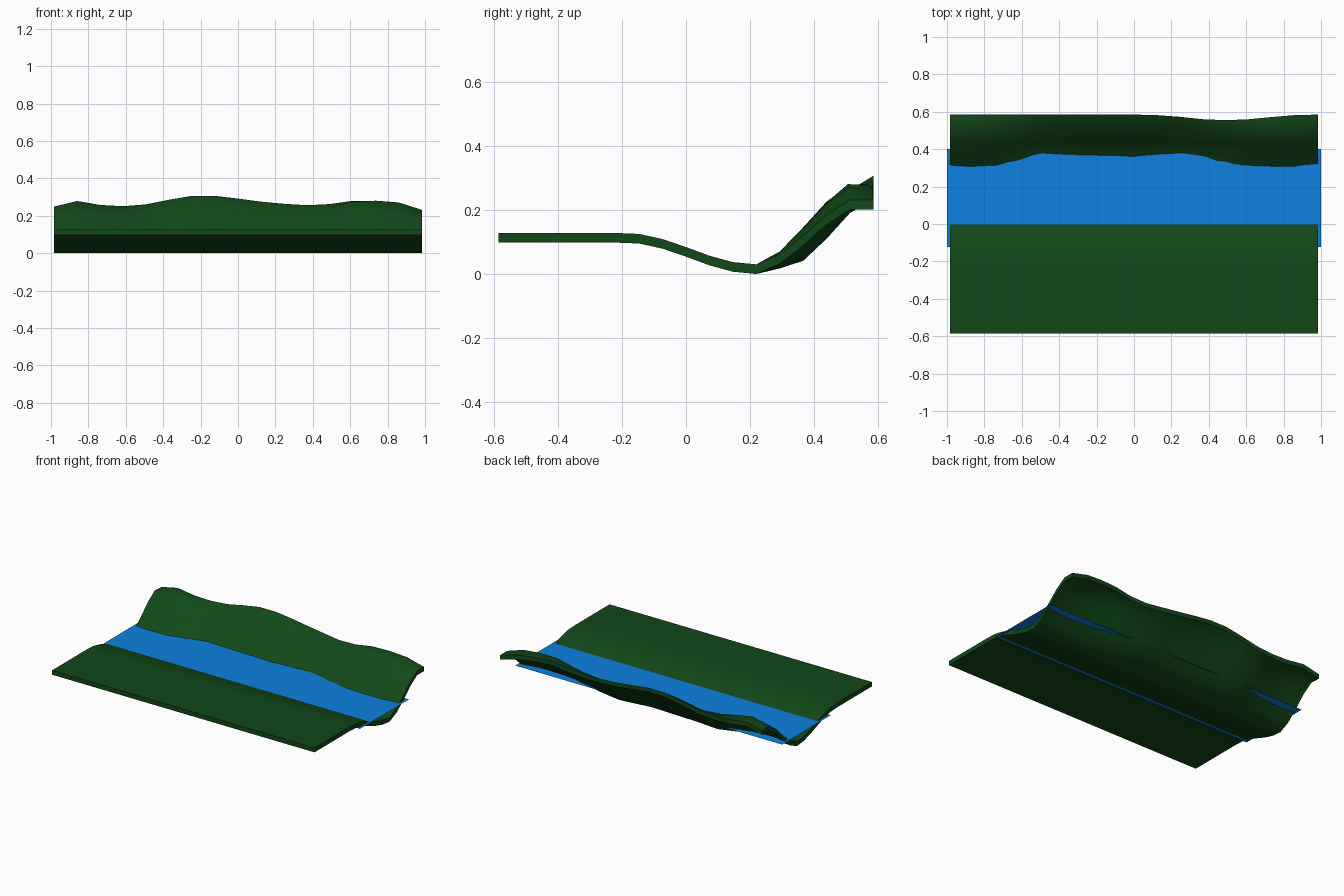
import bpy, bmesh, math

if "Cube" in bpy.data.objects:
    bpy.data.objects.remove(bpy.data.objects["Cube"])

def material(name, rgb):
    m = bpy.data.materials.new(name)
    m.diffuse_color = (*rgb, 1)
    m.use_nodes = True
    m.node_tree.nodes["Principled BSDF"].inputs["Base Color"].default_value = m.diffuse_color
    return m

def add_object(name, bm, mat):
    bmesh.ops.recalc_face_normals(bm, faces=bm.faces)
    me = bpy.data.meshes.new(name)
    bm.to_mesh(me)
    bm.free()
    ob = bpy.data.objects.new(name, me)
    bpy.context.collection.objects.link(ob)
    me.materials.append(mat)
    return ob

N = 16                        # grid cells each way
HX, HY, THICK = 0.983, 0.585, 0.03

# Flat bank and river bed heights, front to back
bed = [.132] * 6 + [.129, .113, .088, .061, .041, .034]
# Far bank: rise fractions for a late-starting and an early-starting slope
late = [.05, .155, .46, .82, 1]
early = [.14, .45, .78, 1, .97]
# Along the river: crest height, shoreline position, back edge inset
crest = [.256, .283, .265, .258, .265, .29, .311, .311, .297,
         .28, .268, .262, .27, .29, .288, .275, .24]
shore = [.315, .31, .315, .345, .375, .372, .372, .37, .365,
         .37, .375, .36, .342, .325, .315, .31, .318]
inset = [0] * 9 + [.003, .012, .025, .03, .025, .013, .003, 0]

# Terrain: top surface, then a vertical extrusion for the thickness
bm = bmesh.new()
grid = []
for i in range(N + 1):
    x = -HX + 2 * HX * i / N
    s = (.375 - shore[i]) / .065
    zs = bed + [.04 + (crest[i] - .04) * (a + (b - a) * s) for a, b in zip(late, early)]
    col = []
    for j, z in enumerate(zs):
        y = -HY + 2 * HY * j / N - inset[i] * max(0, (j - 14) / 2)
        col.append(bm.verts.new((x, y, z)))
    grid.append(col)
for a, b in zip(grid, grid[1:]):
    for j in range(N):
        bm.faces.new((a[j], b[j], b[j + 1], a[j + 1]))
ext = bmesh.ops.extrude_face_region(bm, geom=bm.faces[:], use_keep_orig=True)
for v in ext["geom"]:
    if isinstance(v, bmesh.types.BMVert):
        v.co.z -= THICK
low = min(v.co.z for v in bm.verts)
for v in bm.verts:
    v.co.z -= low
terrain = add_object("river_banks", bm, material("grass", (.006, .065, .009)))
bpy.context.view_layer.objects.active = terrain
terrain.select_set(True)
bpy.ops.object.shade_smooth_by_angle(angle=math.radians(50))

# Water: flat sheet cutting through the channel
bm = bmesh.new()
bm_verts = [bm.verts.new((x, y, .085)) for x, y in
            ((-1, -.122), (1, -.122), (1, .4), (-1, .4))]
bm.faces.new(bm_verts)
add_object("water", bm, material("water_blue", (.004, .22, .75)))
